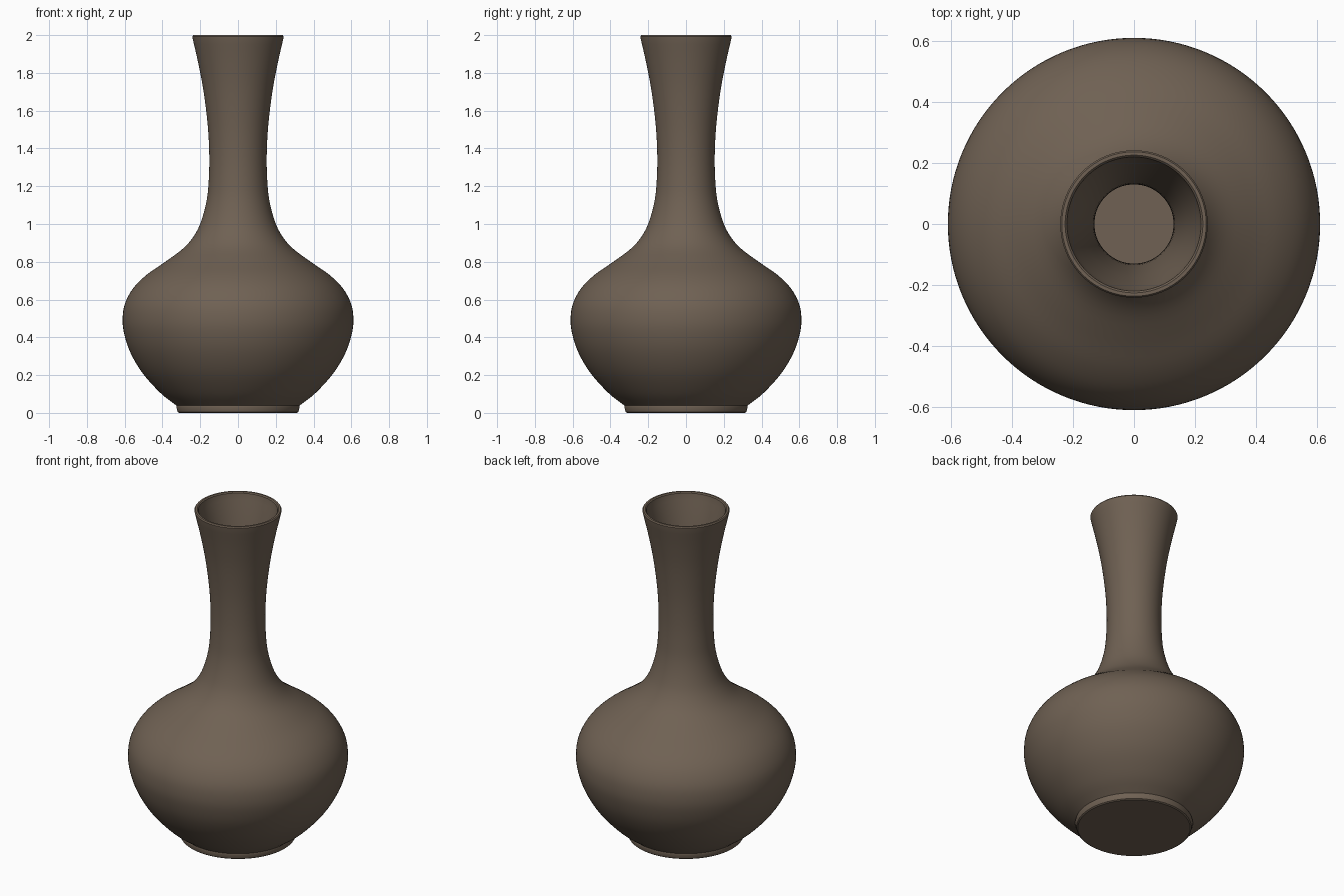
import bpy, bmesh, math
from mathutils import Vector

cube = bpy.data.objects.get("Cube")
if cube:
    bpy.data.objects.remove(cube)

SEGMENTS = 128
WALL = 0.022

clay = bpy.data.materials.new("brown_clay")
clay.use_nodes = True
colour = (0.16, 0.12, 0.087, 1)
clay.diffuse_color = colour
bsdf = clay.node_tree.nodes["Principled BSDF"]
bsdf.inputs["Base Color"].default_value = colour
bsdf.inputs["Roughness"].default_value = 0.7


def smooth_path(points, steps=4):
    """Catmull-Rom curve through (radius, height) points."""
    pts = [Vector(p) for p in points]
    pts = [2 * pts[0] - pts[1]] + pts + [2 * pts[-1] - pts[-2]]
    path = []
    for a, b, c, d in zip(pts, pts[1:], pts[2:], pts[3:]):
        for i in range(steps):
            t = i / steps
            path.append(0.5 * (2 * b + (c - a) * t
                               + (2 * a - 5 * b + 4 * c - d) * t ** 2
                               + (3 * b - a - 3 * c + d) * t ** 3))
    return path + [pts[-2]]


def inset(path, distance):
    """Shift a rising path towards the axis, along its normals."""
    result = []
    for i, p in enumerate(path):
        along = (path[min(i + 1, len(path) - 1)] - path[max(i - 1, 0)]).normalized()
        result.append(p + Vector((-along.y, along.x)) * distance)
    return result


def lathe(name, profile):
    bm = bmesh.new()
    verts = [bm.verts.new((p[0], 0, p[1])) for p in profile]
    edges = [bm.edges.new(pair) for pair in zip(verts, verts[1:])]
    bmesh.ops.spin(bm, geom=verts + edges, cent=(0, 0, 0), axis=(0, 0, 1),
                   angle=math.tau, steps=SEGMENTS, use_merge=False)
    bmesh.ops.remove_doubles(bm, verts=bm.verts, dist=0.0002)
    bmesh.ops.recalc_face_normals(bm, faces=bm.faces)
    mesh = bpy.data.meshes.new(name)
    bm.to_mesh(mesh)
    bm.free()
    mesh.materials.append(clay)
    obj = bpy.data.objects.new(name, mesh)
    bpy.context.collection.objects.link(obj)
    bpy.ops.object.select_all(action="DESELECT")
    obj.select_set(True)
    bpy.context.view_layer.objects.active = obj
    bpy.ops.object.shade_smooth_by_angle(angle=math.radians(35))


# Outer wall from the foot up to the lip
outer = smooth_path([
    (0.325, 0.038), (0.41, 0.105), (0.505, 0.21), (0.57, 0.32), (0.603, 0.42),
    (0.611, 0.5), (0.598, 0.58), (0.555, 0.66), (0.485, 0.73), (0.385, 0.8),
    (0.285, 0.875), (0.225, 0.95), (0.19, 1.03), (0.165, 1.13), (0.155, 1.23),
    (0.152, 1.36), (0.16, 1.52), (0.182, 1.7), (0.21, 1.85), (0.241, 1.985)])

# Foot ring with a slightly bevelled edge
foot = [(0, 0), (0.312, 0), (0.319, 0.005), (0.327, 0.031), (0.325, 0.038)]

# Rounded lip, inner wall and flat inner floor
lip = [(0.242, 1.993), (0.237, 2.0), (0.226, 2.0), (0.22, 1.994)]
inner = [p for p in reversed(inset(outer, WALL)) if p.y > 0.065]
floor = [(0, inner[-1].y)]

lathe("vase", foot + outer[1:] + lip + inner + floor)
